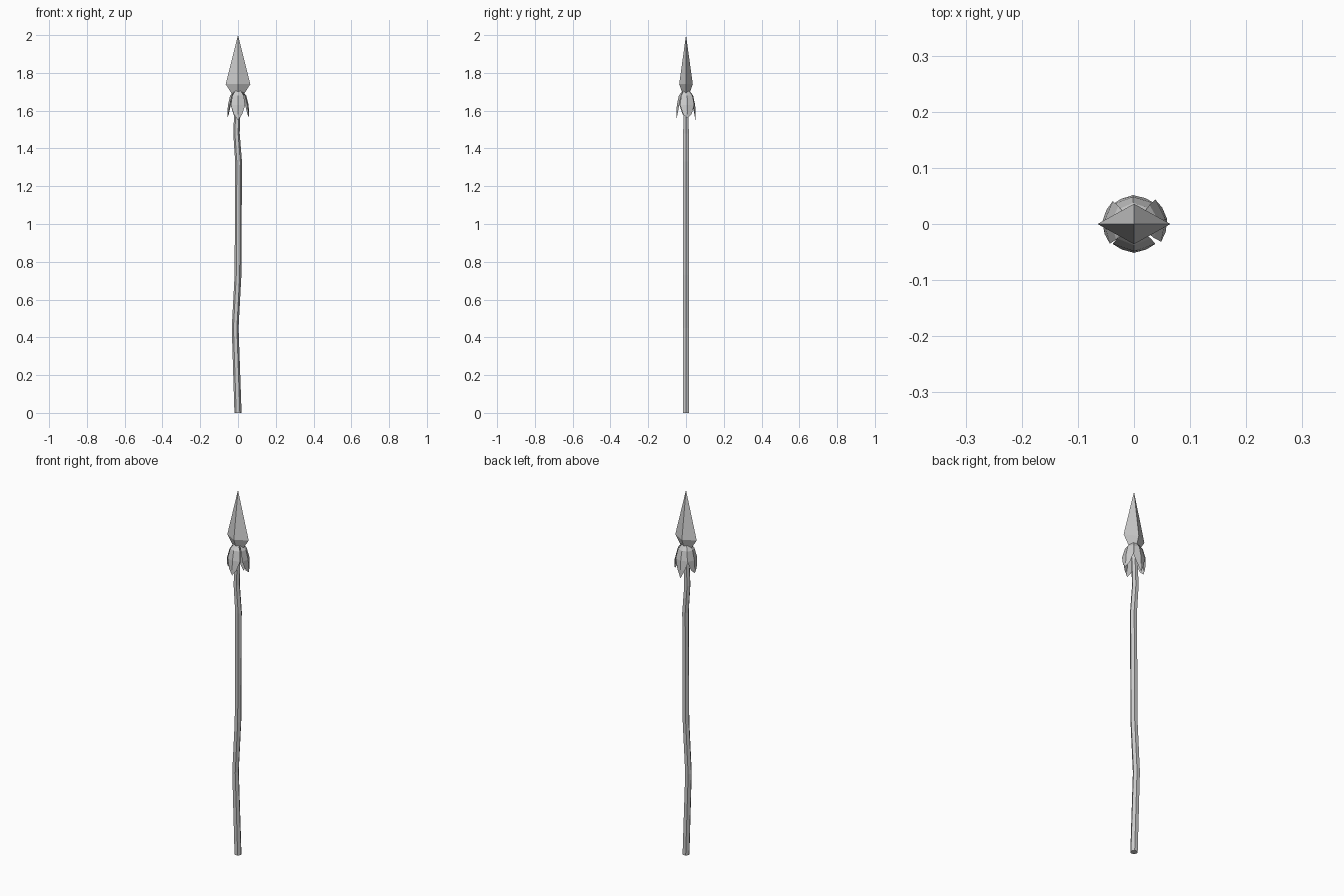
import bpy, bmesh
from math import cos, sin, pi, radians

if "Cube" in bpy.data.objects:
    bpy.data.objects.remove(bpy.data.objects["Cube"])


def make(name, verts, faces):
    mesh = bpy.data.meshes.new(name)
    mesh.from_pydata(verts, [], faces)
    bm = bmesh.new()
    bm.from_mesh(mesh)
    bmesh.ops.recalc_face_normals(bm, faces=bm.faces)
    bm.to_mesh(mesh)
    bm.free()
    obj = bpy.data.objects.new(name, mesh)
    bpy.context.collection.objects.link(obj)
    return obj


def loft(name, rings):
    """Skin equal-sized rings and cap both ends."""
    n = len(rings[0])
    verts = [v for r in rings for v in r]
    faces = [(k * n + i, k * n + (i + 1) % n, (k + 1) * n + (i + 1) % n, (k + 1) * n + i)
             for k in range(len(rings) - 1) for i in range(n)]
    faces += [tuple(range(n)), tuple(range(len(verts) - n, len(verts)))]
    return make(name, verts, faces)


# Crooked six-sided shaft: (z, x offset, radius)
path = [(0, 0, 0.019), (0.45, -0.015, 0.018), (0.73, 0, 0.018),
        (1.33, 0.003, 0.018), (1.48, -0.008, 0.017), (1.71, 0, 0.015)]
loft("shaft", [[(x + r * cos(i * pi / 3), r * sin(i * pi / 3), z) for i in range(6)]
               for z, x, r in path])

# Four-sided spearhead: diamond sections closing to a point
sections = [(1.685, 0.03, 0.016), (1.74, 0.065, 0.036)]
verts = [p for z, a, b in sections
         for p in ((a, 0, z), (0, b, z), (-a, 0, z), (0, -b, z))] + [(0, 0, 2)]
faces = [(3, 2, 1, 0)]
for i in range(4):
    j = (i + 1) % 4
    faces += [(i, j, 4 + j, 4 + i), (4 + i, 4 + j, 8)]
make("spearhead", verts, faces)

# Drooping creased leaves: (z, distance of crease, half width, edge set-back)
rows = [(1.71, 0.016, 0.012, 0.003), (1.68, 0.039, 0.030, 0.012),
        (1.63, 0.050, 0.038, 0.013), (1.58, 0.053, 0.022, 0.006)]


def leaf(name, angle, spread, tip_z):
    c, s = cos(radians(angle)), sin(radians(angle))
    pts = []
    for z, d, w, back in rows:
        d *= spread
        pts += [(d - back, -w, z), (d, 0, z), (d - back, w, z)]
    pts.append((0.053 * spread, 0, tip_z))
    fs = [(3 * k + i, 3 * k + i + 1, 3 * k + i + 4, 3 * k + i + 3)
          for k in range(3) for i in range(2)]
    fs += [(9, 10, 12), (10, 11, 12)]
    make(name, [(c * x - s * y, s * x + c * y, z) for x, y, z in pts], fs)


leaf("leaf_right", 8, 1.13, 1.56)
leaf("leaf_back", 92, 0.97, 1.535)
leaf("leaf_left", 176, 1.07, 1.56)
leaf("leaf_front", 270, 0.97, 1.55)
